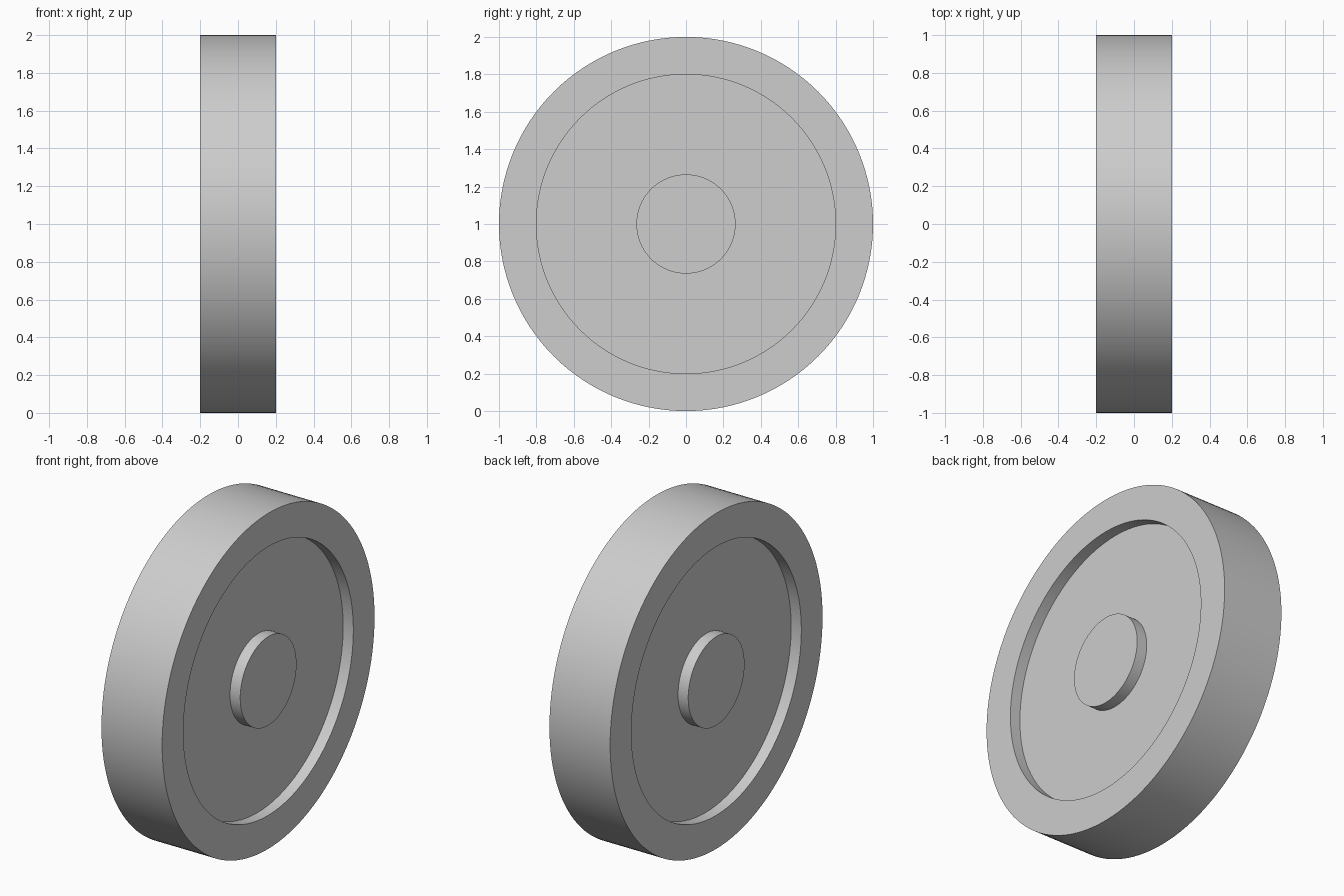
import bpy, bmesh, math
from mathutils import Vector, Matrix

cube = bpy.data.objects.get("Cube")
if cube:
    bpy.data.objects.remove(cube, do_unlink=True)

# Dimensions
RADIUS = 1.0          # outer tread
RIM_INNER = 0.8       # inner wall of the rim
HUB_RADIUS = 0.265
HALF_WIDTH = 0.2      # rim and hub faces
HALF_WEB = 0.133      # recessed disc between rim and hub
SEGMENTS = 128

# Plain grey material
grey = bpy.data.materials.new("plain_grey")
grey.use_nodes = True
colour = (0.61, 0.61, 0.61, 1)
grey.diffuse_color = colour
grey.node_tree.nodes["Principled BSDF"].inputs["Base Color"].default_value = colour

# Half profile (x, radius) from axle to tread, mirrored to the other side
half = [(HALF_WIDTH, 0), (HALF_WIDTH, HUB_RADIUS), (HALF_WEB, HUB_RADIUS),
        (HALF_WEB, RIM_INNER), (HALF_WIDTH, RIM_INNER), (HALF_WIDTH, RADIUS)]
profile = half + [(-x, r) for x, r in reversed(half)]

# Wheel: the profile turned around the x axis
bm = bmesh.new()
verts = [bm.verts.new((x, 0, r)) for x, r in profile]
edges = [bm.edges.new(pair) for pair in zip(verts, verts[1:])]
bmesh.ops.spin(bm, geom=verts + edges, cent=(0, 0, 0), axis=(1, 0, 0),
               angle=math.tau, steps=SEGMENTS, use_duplicate=False)
bmesh.ops.remove_doubles(bm, verts=bm.verts, dist=0.0001)
bmesh.ops.recalc_face_normals(bm, faces=bm.faces)
bmesh.ops.transform(bm, matrix=Matrix.Translation(Vector((0, 0, RADIUS))), verts=bm.verts)

mesh = bpy.data.meshes.new("wheel")
bm.to_mesh(mesh)
bm.free()
mesh.materials.append(grey)
wheel = bpy.data.objects.new("wheel", mesh)
bpy.context.collection.objects.link(wheel)

# Smooth round walls with crisp corners
bpy.ops.object.select_all(action='DESELECT')
wheel.select_set(True)
bpy.context.view_layer.objects.active = wheel
bpy.ops.object.shade_smooth_by_angle(angle=math.radians(30))
